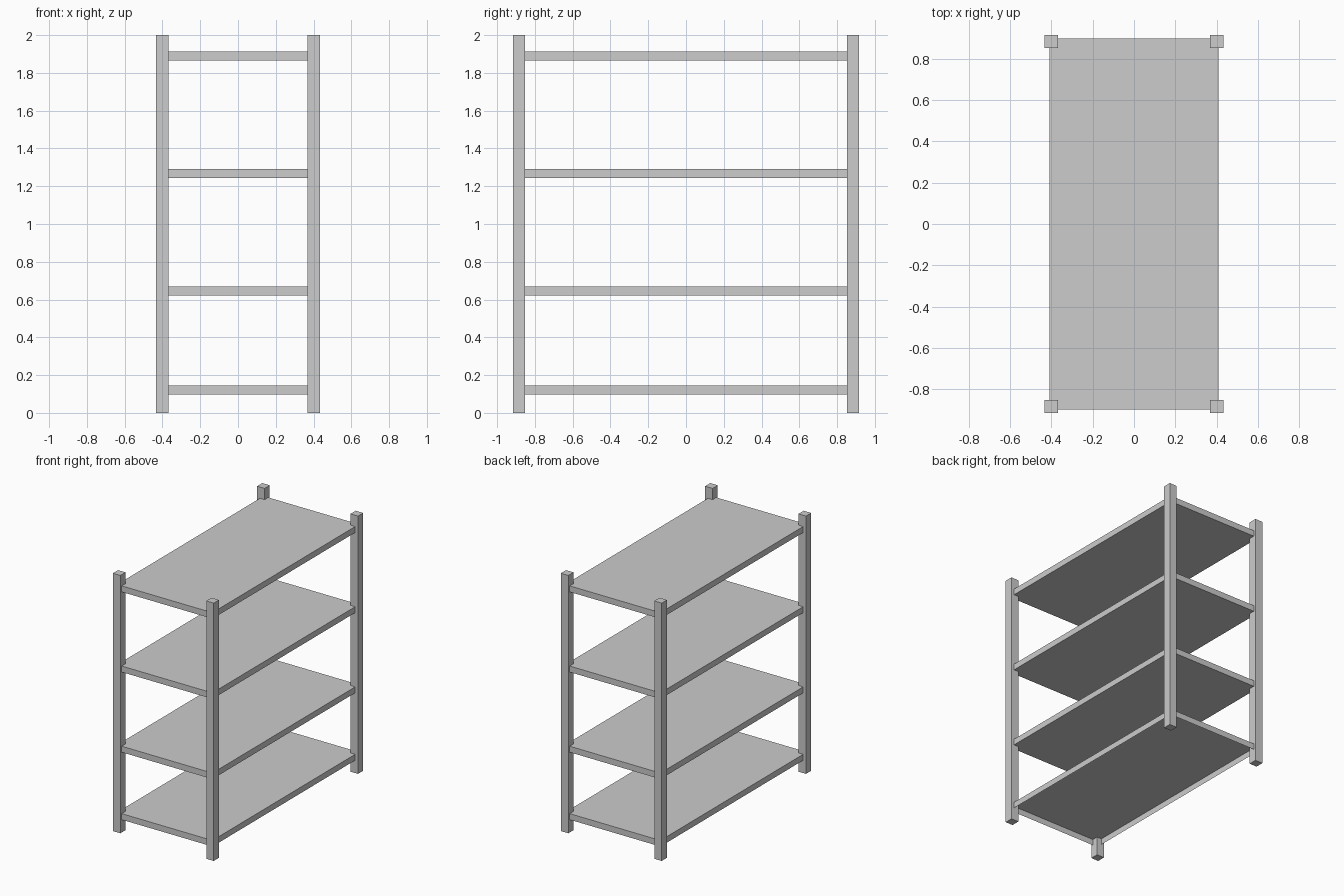
import bpy
import bmesh

old = bpy.data.objects.get("Cube")
if old:
    bpy.data.objects.remove(old, do_unlink=True)

# Single neutral grey finish
grey = bpy.data.materials.new("neutral_grey")
grey.use_nodes = True
color = (0.604, 0.604, 0.604, 1)
grey.diffuse_color = color
grey.node_tree.nodes["Principled BSDF"].inputs["Base Color"].default_value = color


def box(name, center, size):
    bpy.ops.mesh.primitive_cube_add(size=1, location=center)
    obj = bpy.context.object
    obj.name = name
    obj.scale = size
    bpy.ops.object.transform_apply(location=False, rotation=False, scale=True)
    obj.data.materials.append(grey)
    return obj


def open_underside(obj):
    bm = bmesh.new()
    bm.from_mesh(obj.data)
    under = [f for f in bm.faces if f.normal.z < -0.5]
    bmesh.ops.delete(bm, geom=under, context="FACES_ONLY")
    bm.to_mesh(obj.data)
    bm.free()


HEIGHT = 2.0
POST = 0.064
POST_X, POST_Y = 0.401, 0.884
SHELF_SIZE = (0.818, 1.796, 0.047)

# Corner posts
for side, sx in (("left", 1), ("right", -1)):
    for end, sy in (("front", -1), ("back", 1)):
        box(f"{end}_{side}_post", (sx * POST_X, sy * POST_Y, HEIGHT / 2),
            (POST, POST, HEIGHT))

# Shelf boards, set into the posts
levels = {"bottom": 0.122, "lower": 0.645, "upper": 1.267, "top": 1.889}
shelves = {name: box(f"{name}_shelf", (0, 0, z), SHELF_SIZE)
           for name, z in levels.items()}

# The bottom shelf is a hollow tray, open underneath
open_underside(shelves["bottom"])
